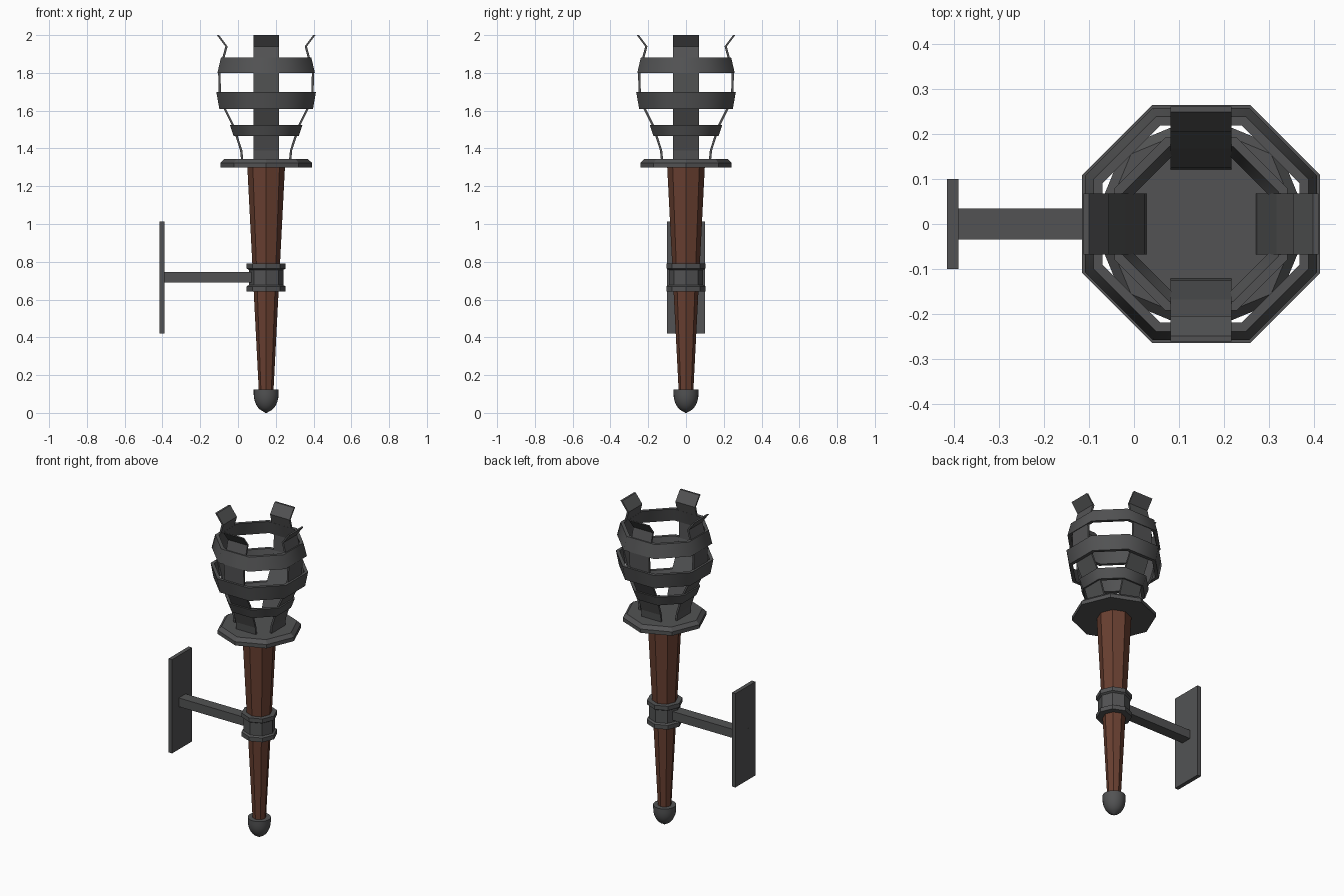
import bpy, bmesh, math
from mathutils import Matrix, Vector

if "Cube" in bpy.data.objects:
    bpy.data.objects.remove(bpy.data.objects["Cube"])

CX = 0.149                                # torch axis
FLAT = 1 / math.cos(math.pi / 8)          # flat-to-corner ratio of an octagon

wood = bpy.data.materials.new("wood")
wood.diffuse_color = (0.14, 0.05, 0.03, 1)
wood.use_nodes = True
wood.node_tree.nodes["Principled BSDF"].inputs["Base Color"].default_value = wood.diffuse_color
iron = bpy.data.materials.new("iron")
iron.diffuse_color = (0.085, 0.086, 0.088, 1)
iron.use_nodes = True
iron.node_tree.nodes["Principled BSDF"].inputs["Base Color"].default_value = iron.diffuse_color


def finish(name, bm, mat=iron):
    bmesh.ops.recalc_face_normals(bm, faces=bm.faces)
    me = bpy.data.meshes.new(name)
    bm.to_mesh(me)
    bm.free()
    ob = bpy.data.objects.new(name, me)
    bpy.context.collection.objects.link(ob)
    me.materials.append(mat)
    return ob


def smooth(ob, degrees):
    bpy.ops.object.select_all(action='DESELECT')
    bpy.context.view_layer.objects.active = ob
    ob.select_set(True)
    bpy.ops.object.shade_smooth_by_angle(angle=math.radians(degrees))


def lathe(name, profile, sides=8, turn=0.0, scale=1.0, closed=False, mat=iron):
    """Revolve (radius, z) points around the torch axis; open profiles get caps."""
    bm = bmesh.new()
    loops = []
    for r, z in profile:
        loops.append([bm.verts.new((CX + r * scale * math.cos(turn + 2 * math.pi * i / sides),
                                    r * scale * math.sin(turn + 2 * math.pi * i / sides), z))
                      for i in range(sides)])
    pairs = list(zip(loops, loops[1:]))
    if closed:
        pairs.append((loops[-1], loops[0]))
    else:
        bm.faces.new(loops[0])
        bm.faces.new(loops[-1])
    for a, b in pairs:
        for i in range(sides):
            j = (i + 1) % sides
            bm.faces.new((a[i], a[j], b[j], b[i]))
    return finish(name, bm, mat)


def box(name, lo, hi):
    lo, hi = Vector(lo), Vector(hi)
    bm = bmesh.new()
    bmesh.ops.create_cube(bm, size=1)
    bmesh.ops.scale(bm, vec=hi - lo, verts=bm.verts)
    bmesh.ops.translate(bm, vec=(lo + hi) / 2, verts=bm.verts)
    return finish(name, bm)


# Tapered wooden handle
lathe("handle", [(0.037, 0.08), (0.1, 1.31)], mat=wood)

# Rounded end cap
dome = [(0.066 * math.sin(a), 0.1 - 0.095 * math.cos(a))
        for a in [math.pi / 2 * k / 7 for k in range(1, 8)]]
smooth(lathe("end_cap", [(0.004, 0.003)] + dome + [(0.066, 0.125)], sides=24), 40)

# Flanged collar
lathe("collar", [(0.103, 0.643), (0.103, 0.67), (0.091, 0.677),
                 (0.091, 0.757), (0.103, 0.764), (0.103, 0.79)])

# Wall bracket
box("bracket_arm", (-0.4155, -0.034, 0.69), (CX - 0.06, 0.034, 0.745))
box("wall_plate", (-0.415, -0.1, 0.42), (-0.39, 0.1, 1.012))

# Basket base plate
lathe("basket_base", [(0.242, 1.3), (0.242, 1.324), (0.22, 1.345)])

# Basket hoops: bottom radius, top radius, bottom z, top z (radii across flats)
t = 0.02
for name, r0, r1, z0, z1 in (("lower_hoop", 0.172, 0.192, 1.465, 1.525),
                             ("middle_hoop", 0.248, 0.264, 1.61, 1.70),
                             ("upper_hoop", 0.258, 0.239, 1.80, 1.882)):
    smooth(lathe(name, [(r0, z0), (r1, z1), (r1 - t, z1), (r0 - t, z0)],
                 turn=math.pi / 8, scale=FLAT, closed=True), 50)

# Four bent basket straps
path = [(0.133, 1.34), (0.138, 1.39), (0.180, 1.52), (0.225, 1.61),
        (0.251, 1.70), (0.254, 1.80), (0.216, 1.94), (0.261, 2.0)]
for k in range(4):
    bm = bmesh.new()
    outline = path + [(r - 0.012, z) for r, z in reversed(path)]
    n = len(path)
    rows = [[bm.verts.new((r, y, z)) for r, z in outline] for y in (-0.068, 0.068)]
    m = len(outline)
    for i in range(m):
        j = (i + 1) % m
        bm.faces.new((rows[0][i], rows[0][j], rows[1][j], rows[1][i]))
    for row in rows:
        for i in range(n - 1):
            bm.faces.new((row[i], row[i + 1], row[m - 2 - i], row[m - 1 - i]))
    bm.transform(Matrix.Translation((CX, 0, 0)) @ Matrix.Rotation(k * math.pi / 2, 4, 'Z'))
    finish(f"basket_strap_{k + 1}", bm)

# Rest the model exactly on the ground
for v in bpy.data.objects["end_cap"].data.vertices:
    if v.co.z < 0.0035:
        v.co.z = 0.0
